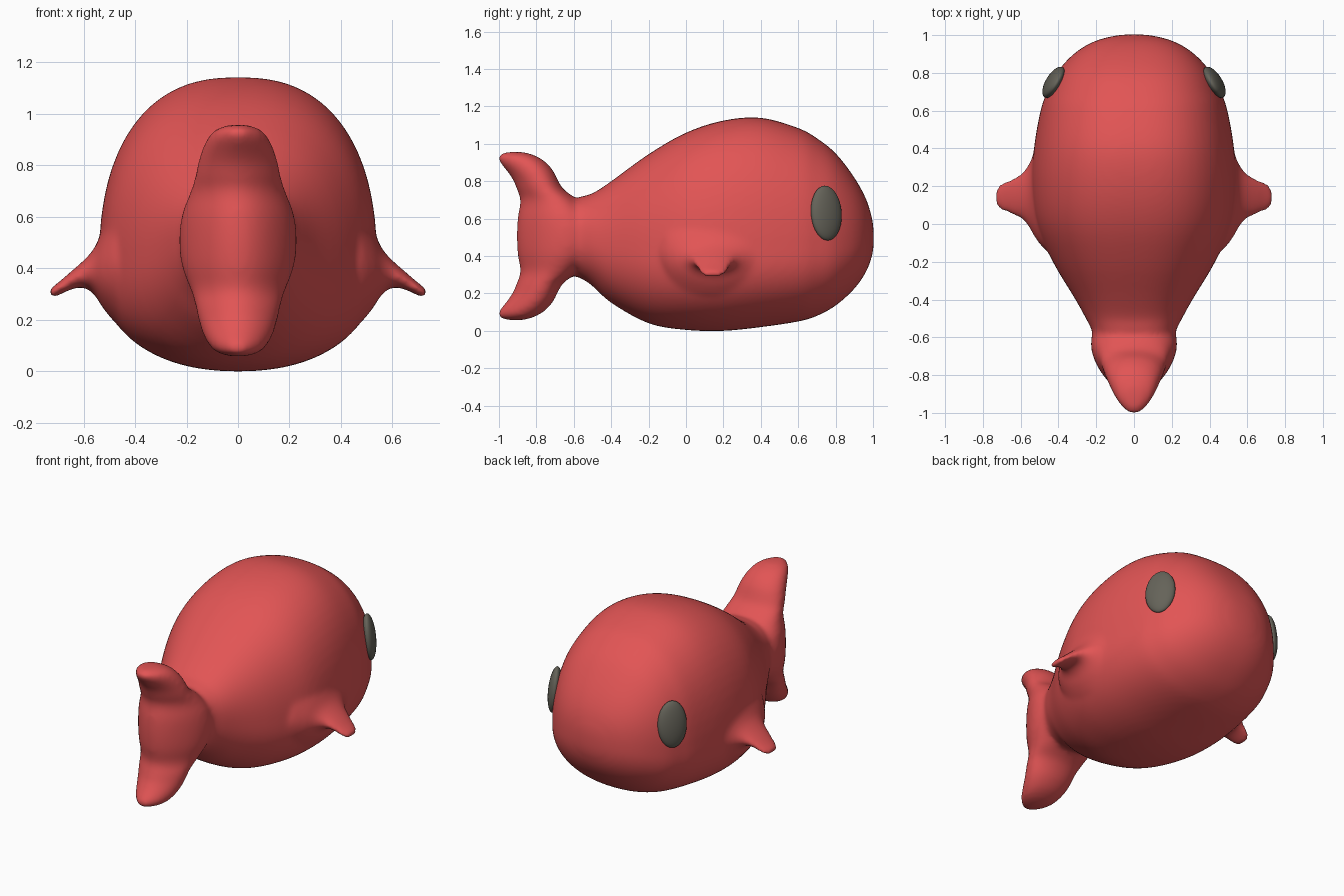
import bpy, bmesh
from math import cos, sin, pi, radians
from mathutils import Euler

cube = bpy.data.objects.get("Cube")
if cube:
    bpy.data.objects.remove(cube, do_unlink=True)


def material(name, rgb):
    mat = bpy.data.materials.new(name)
    mat.use_nodes = True
    mat.diffuse_color = (*rgb, 1)
    mat.node_tree.nodes["Principled BSDF"].inputs["Base Color"].default_value = (*rgb, 1)
    return mat


red = material("coral red", (0.76, 0.09, 0.09))
grey = material("warm dark grey", (0.13, 0.125, 0.1))


def spline(rows, steps=4):
    """Catmull-Rom interpolation through the section rows."""
    out = []
    for i in range(len(rows) - 1):
        four = [rows[max(0, min(len(rows) - 1, i + k))] for k in (-1, 0, 1, 2)]
        for s in range(steps):
            t = s / steps
            out.append([b + 0.5 * t * (c - a + t * (2 * a - 5 * b + 4 * c - d
                        + t * (3 * (b - c) + d - a))) for a, b, c, d in zip(*four)])
    return out + [list(rows[-1])]


def loft(bm, rows, place, sides=64):
    """Skin a closed tube through rings given by place(row, cos, sin)."""
    rings = [[bm.verts.new(place(r, cos(2 * pi * j / sides), sin(2 * pi * j / sides)))
              for j in range(sides)] for r in spline(rows)]
    faces = [bm.faces.new(rings[0]), bm.faces.new(rings[-1])]
    for a, b in zip(rings, rings[1:]):
        for j in range(sides):
            k = (j + 1) % sides
            faces.append(bm.faces.new((a[j], a[k], b[k], b[j])))
    bmesh.ops.recalc_face_normals(bm, faces=faces)


def power(v, e):
    return abs(v) ** e * (1 if v > 0 else -1)


# Body sections: y, half width, bottom, top, height of the widest point
BODY = [(-0.75, 0.15, 0.37, 0.65, 0.51), (-0.57, 0.22, 0.285, 0.715, 0.5),
        (-0.5, 0.255, 0.24, 0.735, 0.48), (-0.4, 0.31, 0.15, 0.8, 0.45),
        (-0.2, 0.43, 0.04, 0.945, 0.41), (0, 0.515, 0.005, 1.06, 0.4),
        (0.2, 0.54, 0, 1.125, 0.4), (0.4, 0.53, 0.02, 1.14, 0.4),
        (0.6, 0.495, 0.05, 1.085, 0.41), (0.7, 0.46, 0.08, 1.03, 0.42),
        (0.8, 0.41, 0.135, 0.95, 0.43), (0.9, 0.32, 0.225, 0.82, 0.46),
        (0.965, 0.215, 0.32, 0.7, 0.48), (0.997, 0.1, 0.41, 0.59, 0.49),
        (1.004, 0.02, 0.47, 0.52, 0.49)]


def body_point(r, c, s):
    """Egg section with fuller, squarer shoulders on the upper half."""
    y, w, low, high, mid = r
    reach, e = (high - mid, 0.82) if s > 0 else (mid - low, 0.9)
    return (w * power(c, e), y, mid + reach * power(s, e))


# Tail sections: distance from the tail's middle, back edge, front edge, half width
TAIL = [(0, -0.905, -0.46, 0.222), (0.1, -0.9, -0.49, 0.212),
        (0.19, -0.885, -0.575, 0.18), (0.25, -0.905, -0.655, 0.163),
        (0.3, -0.925, -0.685, 0.152), (0.35, -0.96, -0.71, 0.138),
        (0.4, -1.0, -0.755, 0.115), (0.432, -1.005, -0.81, 0.085),
        (0.45, -0.96, -0.87, 0.035)]
TAIL = [(-h, *rest) for h, *rest in TAIL[:0:-1]] + TAIL


def tail_point(r, c, s):
    h, back, front, w = r
    return (w * s * (1 + 0.25 * c), (back + front) / 2 + c * (front - back) / 2, 0.507 + h)


# Side fin sections: x, back, front, bottom, top
FIN = [(0.48, -0.13, 0.44, 0.19, 0.64), (0.525, -0.07, 0.38, 0.245, 0.55),
       (0.56, -0.01, 0.31, 0.3, 0.475), (0.6, 0.03, 0.265, 0.325, 0.43),
       (0.64, 0.045, 0.245, 0.32, 0.395), (0.68, 0.06, 0.23, 0.303, 0.36),
       (0.715, 0.075, 0.21, 0.285, 0.332), (0.733, 0.1, 0.185, 0.288, 0.32)]


def fin_point(side):
    def place(r, c, s):
        x, back, front, low, high = r
        return (side * x, (back + front) / 2 + c * (front - back) / 2,
                (low + high) / 2 + s * (high - low) / 2)
    return place


# Body, tail and fins fused into one soft skin
bm = bmesh.new()
loft(bm, BODY, body_point)
loft(bm, TAIL, tail_point)
for side in (-1, 1):
    loft(bm, FIN, fin_point(side))
mesh = bpy.data.meshes.new("body")
bm.to_mesh(mesh)
bm.free()
mesh.materials.append(red)
body = bpy.data.objects.new("body", mesh)
bpy.context.collection.objects.link(body)
fuse = body.modifiers.new("fuse", 'REMESH')
fuse.mode = 'VOXEL'
fuse.voxel_size = 0.014
fuse.use_smooth_shade = True
soften = body.modifiers.new("soften", 'SMOOTH')
soften.factor = 0.5
soften.iterations = 18

# Flattened oval eyes, turned to lie on the cheeks
for side, name in ((-1, "right_eye"), (1, "left_eye")):
    bpy.ops.mesh.primitive_uv_sphere_add(segments=32, ring_count=20, radius=1)
    eye = bpy.context.object
    eye.name = name
    eye.scale = (0.04, 0.093, 0.147)
    eye.rotation_euler = Euler((0, side * radians(-6), side * radians(31)))
    eye.location = (side * 0.425, 0.75, 0.63)
    eye.data.materials.append(grey)
    bpy.ops.object.shade_smooth()
